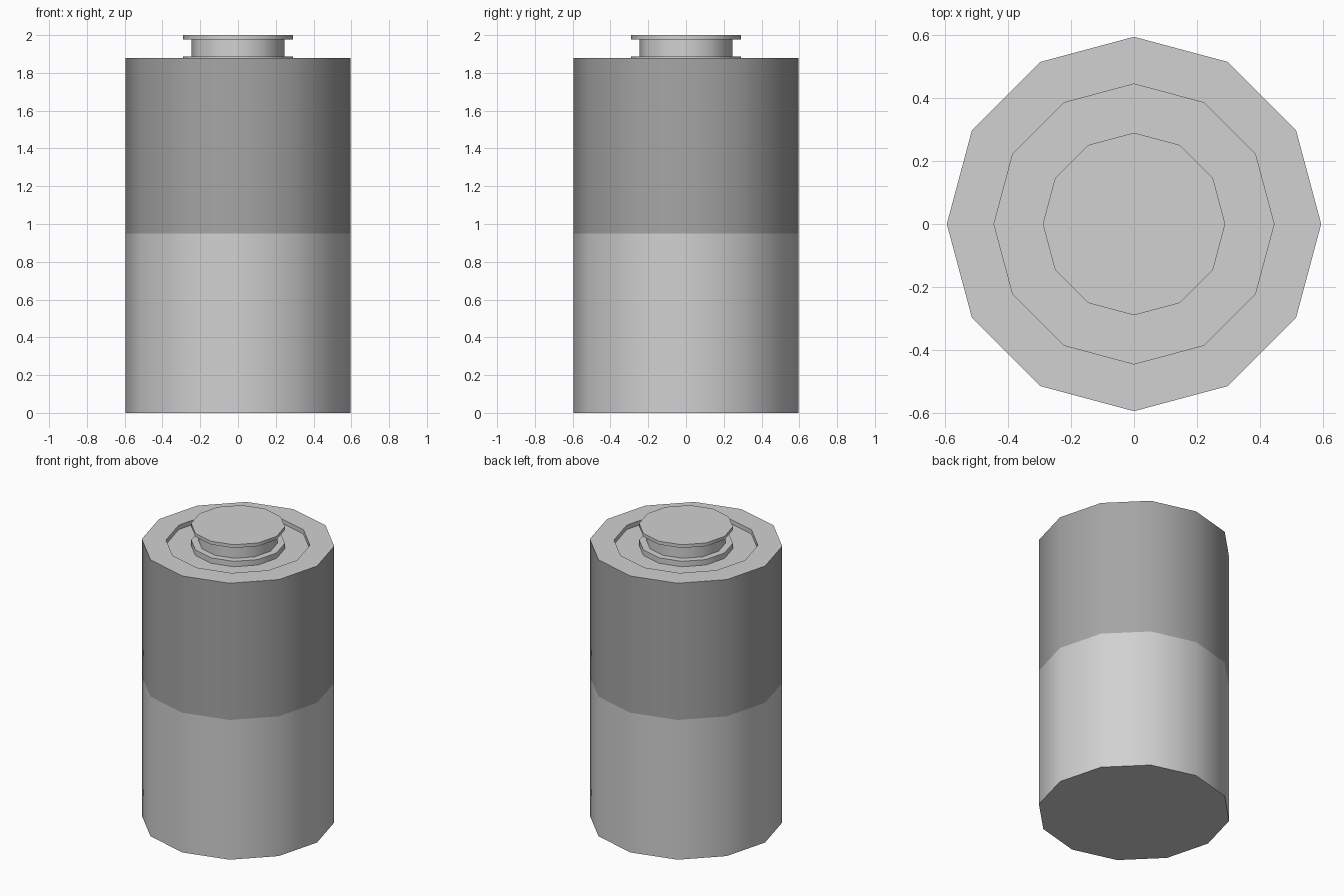
import bpy, bmesh, math

cube = bpy.data.objects.get("Cube")
if cube:
    bpy.data.objects.remove(cube, do_unlink=True)

SIDES = 12


def material(name, value):
    m = bpy.data.materials.new(name)
    m.use_nodes = True
    colour = (value, value, value, 1)
    m.diffuse_color = colour
    m.node_tree.nodes["Principled BSDF"].inputs["Base Color"].default_value = colour
    return m


light = material("light_grey", 0.64)
dark = material("dark_grey", 0.38)


def lathe(name, profile, mats):
    """Turn a (radius, height) profile around z; zero radius closes to a point-free cap."""
    bm = bmesh.new()
    rings = []
    for r, z in profile:
        rings.append([bm.verts.new((r * math.cos(a), r * math.sin(a), z))
                      for a in (math.tau * i / SIDES for i in range(SIDES))])
    for low, high in zip(rings, rings[1:]):
        for i in range(SIDES):
            j = (i + 1) % SIDES
            bm.faces.new((low[i], low[j], high[j], high[i]))
    bm.faces.new(rings[0][::-1])
    bm.faces.new(rings[-1])
    bm.normal_update()
    mesh = bpy.data.meshes.new(name)
    bm.to_mesh(mesh)
    bm.free()
    for m in mats:
        mesh.materials.append(m)
    obj = bpy.data.objects.new(name, mesh)
    bpy.context.collection.objects.link(obj)
    bpy.ops.object.select_all(action="DESELECT")
    obj.select_set(True)
    bpy.context.view_layer.objects.active = obj
    bpy.ops.object.shade_smooth_by_angle(angle=math.radians(40))
    return obj


# Casing with a shallow recess in its top
RADIUS, SPLIT, TOP, FLOOR = 0.595, 0.95, 1.88, 1.85
casing = lathe("casing", [(RADIUS, 0), (RADIUS, SPLIT), (RADIUS, TOP),
                          (0.445, TOP), (0.445, FLOOR)], [light, dark])

# Dark upper half of the outer wall
for face in casing.data.polygons:
    outer = face.center.xy.length > 0.55
    if outer and face.center.z > SPLIT and abs(face.normal.z) < 0.5:
        face.material_index = 1

# Terminal: base flange, neck and top flange
lathe("terminal", [(0.29, FLOOR), (0.29, 1.887), (0.245, 1.887),
                   (0.245, 1.978), (0.29, 1.978), (0.29, 2.0)], [light])
